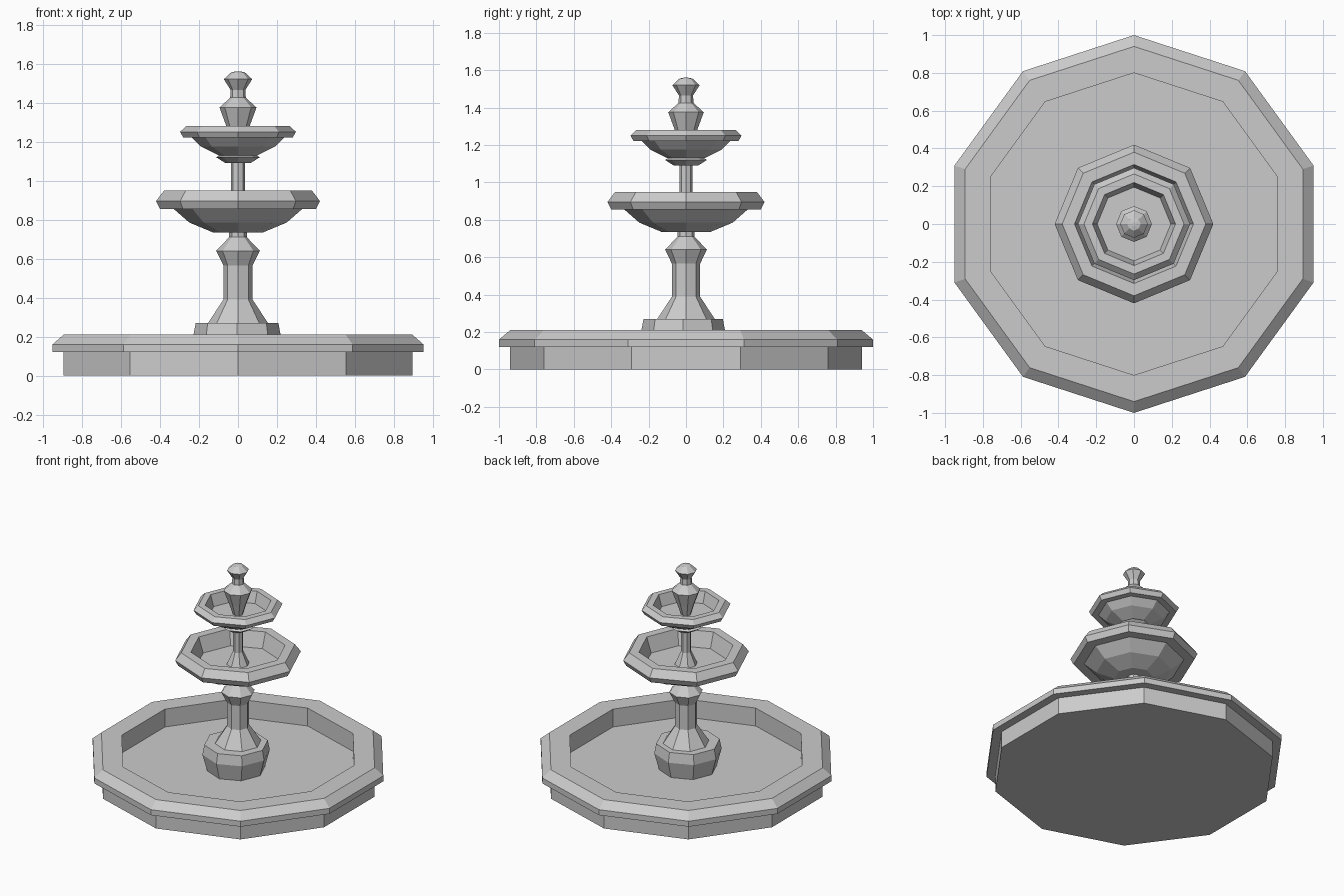
import bpy, bmesh
from math import sin, cos, pi


def lathe(name, profile, sides=8, centre=(0, 0)):
    """Flat-faced solid of revolution; profile is (radius, z) from bottom to top, ends capped."""
    bm = bmesh.new()
    rings = []
    for r, z in profile:
        rings.append([bm.verts.new((centre[0] + r * sin(2 * pi * i / sides),
                                    centre[1] + r * cos(2 * pi * i / sides), z))
                      for i in range(sides)])
    for a, b in zip(rings, rings[1:]):
        for i in range(sides):
            j = (i + 1) % sides
            bm.faces.new((a[i], a[j], b[j], b[i]))
    bm.faces.new(rings[0])
    bm.faces.new(rings[-1])
    bmesh.ops.recalc_face_normals(bm, faces=bm.faces)
    mesh = bpy.data.meshes.new(name)
    bm.to_mesh(mesh)
    bm.free()
    obj = bpy.data.objects.new(name, mesh)
    bpy.context.collection.objects.link(obj)
    return obj


# Ten-sided ground basin with overhanging rim and sunken floor
lathe("ground_basin", [(0.94, 0), (0.94, 0.12), (1.0, 0.12), (1.0, 0.16), (0.94, 0.21),
                       (0.80, 0.21), (0.80, 0.08)], sides=10)

# Stepped plinth in the basin
lathe("plinth", [(0.19, 0.07), (0.225, 0.20), (0.212, 0.27), (0.15, 0.27)], centre=(-0.005, -0.015))

# Main pedestal
lathe("pedestal", [(0.16, 0.26), (0.075, 0.39), (0.075, 0.565), (0.112, 0.64),
                   (0.045, 0.71), (0.045, 0.75)])

# Large bowl
lathe("large_bowl", [(0.13, 0.735), (0.25, 0.785), (0.33, 0.855), (0.40, 0.855), (0.42, 0.895),
                     (0.38, 0.948), (0.315, 0.948), (0.28, 0.84)])

# Upper column and its collar
lathe("upper_column", [(0.08, 0.83), (0.035, 0.93), (0.035, 1.10)])
lathe("column_collar", [(0.065, 1.09), (0.112, 1.12), (0.095, 1.13), (0.04, 1.145)])

# Small bowl
lathe("small_bowl", [(0.10, 1.13), (0.19, 1.175), (0.235, 1.22), (0.28, 1.22), (0.297, 1.25),
                     (0.265, 1.28), (0.22, 1.28), (0.195, 1.20)])

# Finial with urn and cap
lathe("finial", [(0.03, 1.19), (0.06, 1.28), (0.095, 1.375), (0.04, 1.425), (0.038, 1.465),
                 (0.073, 1.52), (0.035, 1.555), (0.01, 1.56)])
